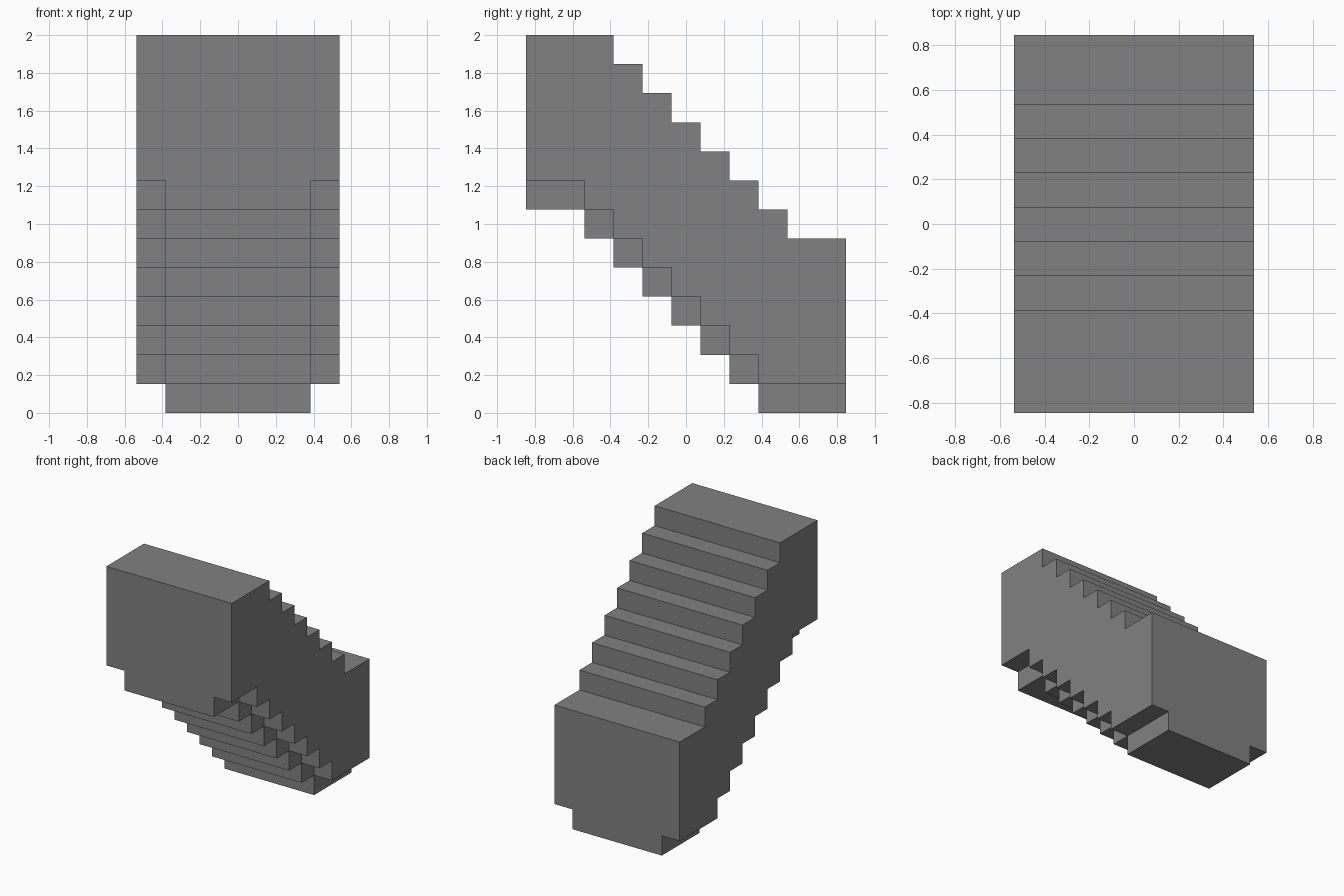
import bpy
import bmesh

cube = bpy.data.objects.get("Cube")
if cube:
    bpy.data.objects.remove(cube, do_unlink=True)

U = 2 / 13                      # one step of the stair grid
HALF, KEEL, END = 3.5, 2.5, 5.5  # half width, half keel width, half length

grey = bpy.data.materials.new("stone grey")
grey.use_nodes = True
colour = (0.22, 0.22, 0.22, 1)
grey.diffuse_color = colour
grey.node_tree.nodes["Principled BSDF"].inputs["Base Color"].default_value = colour


def stair(first_y, top_z):
    """Outline in (y, z) of eight treads descending toward the back."""
    points = [(-END, top_z)]
    for i in range(7):
        points += [(first_y + i, top_z - i), (first_y + i, top_z - i - 1)]
    return points + [(END, top_z - 7)]


bm = bmesh.new()


def face(*points):
    bm.faces.new([bm.verts.new([c * U for c in p]) for p in points])


def strip(outline, x0, x1):
    """Treads and risers spanning x0 to x1."""
    for (y0, z0), (y1, z1) in zip(outline, outline[1:]):
        face((x0, y0, z0), (x1, y0, z0), (x1, y1, z1), (x0, y1, z1))


treads = stair(-2.5, 13)
ledge = stair(-3.5, 8)
underside = stair(-3.5, 7)

# Upper steps and the narrower stepped keel
strip(treads, -HALF, HALF)
strip(underside, -KEEL, KEEL)

for side in (-1, 1):
    # Stepped ledge under each flank, and the flank wall
    strip(ledge, side * KEEL, side * HALF)
    face(*[(side * HALF, y, z) for y, z in treads + ledge[::-1]])
    # Keel walls, one block per step
    for (y0, z), (y1, _) in zip(underside[::2], underside[1::2]):
        x = side * KEEL
        face((x, y0, z), (x, y1, z), (x, y1, z + 1), (x, y0, z + 1))

# End walls with the keel notched at the lower corners
for y, low in ((-END, 7), (END, 0)):
    half = [(KEEL, low), (KEEL, low + 1), (HALF, low + 1), (HALF, low + 6)]
    face(*[(x, y, z) for x, z in half],
         *[(-x, y, z) for x, z in half[::-1]])

bmesh.ops.remove_doubles(bm, verts=bm.verts, dist=0.001)
bmesh.ops.recalc_face_normals(bm, faces=bm.faces)

mesh = bpy.data.meshes.new("stair_block")
bm.to_mesh(mesh)
bm.free()
mesh.materials.append(grey)
block = bpy.data.objects.new("stair_block", mesh)
bpy.context.collection.objects.link(block)
